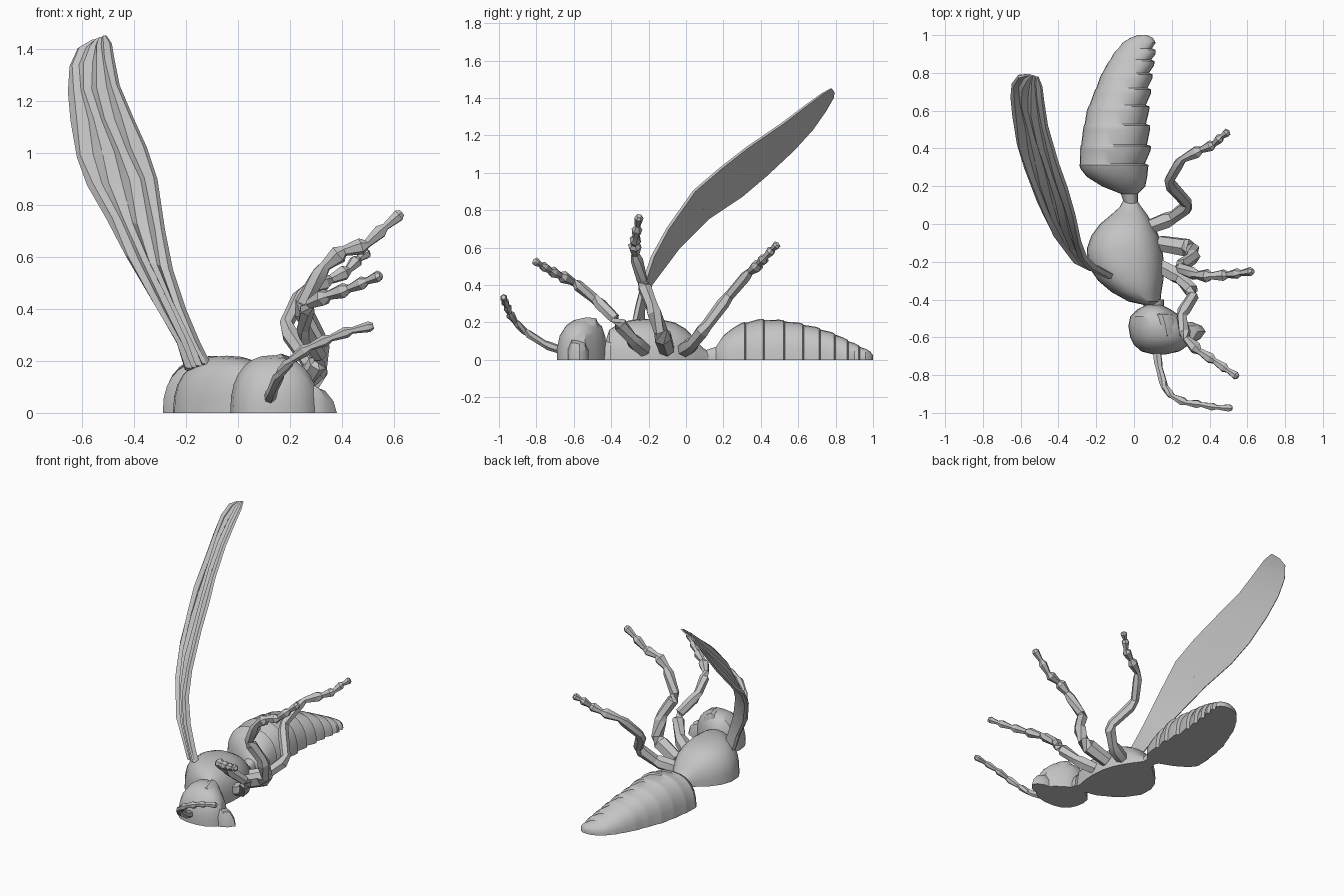
import bpy, bmesh, math
from mathutils import Vector

grey = bpy.data.materials.new("plain grey")
grey.diffuse_color = (0.55, 0.55, 0.55, 1)


def finish(name, rings, angle=35):
    """Skin a list of closed rings, cap both ends and shade."""
    bm = bmesh.new()
    vs = [[bm.verts.new(p) for p in ring] for ring in rings]
    n = len(vs[0])
    for a, b in zip(vs, vs[1:]):
        for i in range(n):
            j = (i + 1) % n
            bm.faces.new((a[i], a[j], b[j], b[i]))
    bm.faces.new(vs[0])
    bm.faces.new(vs[-1])
    bmesh.ops.recalc_face_normals(bm, faces=bm.faces)
    me = bpy.data.meshes.new(name)
    bm.to_mesh(me)
    bm.free()
    me.materials.append(grey)
    ob = bpy.data.objects.new(name, me)
    bpy.context.collection.objects.link(ob)
    bpy.ops.object.select_all(action='DESELECT')
    bpy.context.view_layer.objects.active = ob
    ob.select_set(True)
    bpy.ops.object.shade_smooth_by_angle(angle=math.radians(angle))
    return ob


def half_body(name, sections, power=2.4, n=14):
    """Flat-bottomed loft; each section is (y, left x, right x, height)."""
    rings = []
    for y, l, r, h in sections:
        ring = []
        for i in range(n + 1):
            a = math.pi * i / n
            c, s = math.cos(a), math.sin(a)
            x = (l + r) / 2 + (r - l) / 2 * math.copysign(abs(c) ** (2 / power), c)
            ring.append((x, y, h * max(s, 0) ** (2 / power)))
        rings.append(ring)
    return finish(name, rings)


def limb(name, pts, r0, r1, jointed, sides=6):
    """Tapered tube; bones after index `jointed` swell before each joint."""
    pts = [Vector(p) for p in pts]
    last = len(pts) - 1
    path = []
    for i in range(last):
        a, b = pts[i], pts[i + 1]
        r = r0 + (r1 - r0) * (i / last) ** 0.7
        lo, hi = (0.75, 1.25) if i >= jointed else (0.9, 1.0)
        path += [(a.lerp(b, 0.1), r * lo), (a.lerp(b, 0.82), r * hi)]
    path.append((pts[-1], r1 * 0.8))
    rings = []
    for i, (p, r) in enumerate(path):
        d = path[min(i + 1, len(path) - 1)][0] - path[max(i - 1, 0)][0]
        d.normalize()
        u = d.cross(Vector((0.3, -0.5, 0.8))).normalized()
        v = d.cross(u)
        rings.append([p + r * (u * math.cos(t) + v * math.sin(t))
                      for t in (2 * math.pi * k / sides for k in range(sides))])
    finish(name, rings, 25)


def interp(keys, y):
    for a, b in zip(keys, keys[1:]):
        if a[0] <= y <= b[0]:
            t = (y - a[0]) / (b[0] - a[0])
            return [p + (q - p) * t for p, q in zip(a, b)]
    return list(keys[-1])


# abdomen: overlapping plates with a groove at each seam, deepest on the belly side
keys = [(.1, -.05, .02, .05), (.16, -.07, .02, .07), (.2, -.17, .06, .13), (.25, -.25, .07, .17),
        (.3, -.29, .075, .2), (.4, -.285, .09, .22), (.5, -.27, .085, .215), (.6, -.25, .08, .2),
        (.7, -.21, .09, .175), (.8, -.17, .1, .14), (.9, -.11, .115, .09), (.96, -.06, .115, .06),
        (.985, -.02, .1, .045), (1.0, .02, .07, .025)]
ys = {k[0]: 0 for k in keys if k[0] < .3 or k[0] > .93}
for seam in (.32, .42, .53, .63, .72, .8, .87, .93):
    ys.update({seam - .03: 0, seam - .008: 0, seam: 1})
sections = []
for y in sorted(ys):
    _, l, r, h = interp(keys, y)
    g = ys[y]
    sections.append((y, l + g * .003, r - g * .02, h - g * .006))
half_body("abdomen", sections)

# thorax
half_body("thorax", [(-.43, .06, .12, .1), (-.41, -.03, .14, .16), (-.36, -.12, .145, .195),
                     (-.3, -.19, .155, .212), (-.22, -.245, .16, .22), (-.13, -.25, .15, .215),
                     (-.06, -.225, .13, .2), (0, -.18, .1, .165), (.05, -.12, .07, .11),
                     (.09, -.075, .04, .065), (.12, -.06, .02, .045)])

# head, neck, jaw and eye
half_body("head", [(-.69, .1, .17, .06), (-.675, .04, .24, .13), (-.64, .0, .29, .185),
                   (-.6, -.02, .31, .212), (-.54, -.03, .3, .222), (-.49, -.02, .25, .215),
                   (-.45, .02, .19, .18), (-.43, .06, .15, .12)])
half_body("neck", [(-.46, .05, .16, .1), (-.4, .05, .16, .1)], n=8)
half_body("jaw", [(-.63, .24, .31, .07), (-.61, .22, .35, .11), (-.57, .22, .38, .1),
                  (-.54, .22, .36, .09), (-.52, .24, .31, .05)], power=1.7, n=6)
half_body("eye", [(-.62, .16, .2, .17), (-.59, .09, .26, .215), (-.53, .06, .27, .228),
                  (-.48, .07, .23, .222), (-.46, .11, .18, .17)], power=2, n=10)

# antenna
limb("antenna", [(.12, -.66, .05), (.13, -.75, .08), (.16, -.86, .15), (.2, -.91, .2), (.27, -.945, .25),
                 (.35, -.955, .285), (.43, -.97, .315), (.52, -.975, .335)], .024, .016, 3)

# legs: hip, thigh, shin, then short foot joints
limb("front_leg", [(.13, -.22, .05), (.24, -.28, .1), (.32, -.37, .21), (.25, -.48, .32), (.27, -.6, .415),
                   (.34, -.67, .45), (.42, -.72, .475), (.49, -.77, .505), (.55, -.81, .53)],
     .045, .016, 4)
limb("middle_leg", [(.12, -.1, .05), (.31, -.13, .14), (.31, -.18, .28), (.24, -.23, .41), (.33, -.27, .56),
                    (.4, -.275, .62), (.49, -.27, .645), (.56, -.26, .71), (.63, -.25, .77)],
     .05, .017, 4)
limb("hind_leg", [(.07, -.02, .05), (.2, .03, .08), (.29, .1, .17), (.18, .22, .33), (.25, .34, .47),
                  (.35, .39, .51), (.42, .42, .545), (.46, .46, .59), (.5, .49, .62)],
     .045, .016, 4)

# wing: flat back, raised veins on the other side; rows are lower edge, upper edge, thickness
rows = [((-.19, -.22, .16), (-.1, -.27, .18), .04), ((-.22, -.22, .26), (-.145, -.25, .27), .04),
        ((-.3, -.18, .4), (-.2, -.22, .4), .04), ((-.42, -.03, .6), (-.25, -.17, .55), .035),
        ((-.5, .12, .75), (-.28, -.09, .7), .03), ((-.57, .3, .87), (-.31, .05, .9), .028),
        ((-.61, .43, .98), (-.35, .19, 1.02), .028), ((-.635, .58, 1.12), (-.4, .33, 1.13), .026),
        ((-.645, .68, 1.23), (-.455, .52, 1.26), .026), ((-.64, .75, 1.33), (-.475, .65, 1.36), .022),
        ((-.61, .79, 1.4), (-.485, .73, 1.42), .018), ((-.56, .795, 1.43), (-.505, .78, 1.45), .012)]
out = Vector((-.7, -.62, .29)).normalized()
veins = (0.5, 0.95, 0.4, 0.8, 0.3, 0.9, 0.45, 1.0, 0.7)
rings = []
for k, (low, up, th) in enumerate(rows):
    low, up = Vector(low), Vector(up)
    ring = [low, up]
    for i in range(len(veins) - 1, -1, -1):
        t = i / (len(veins) - 1)
        t += 0.04 * math.sin(k * 1.7 + i) * (0 < i < len(veins) - 1)
        ring.append(low.lerp(up, t) + out * th * veins[i])
    rings.append(ring)
finish("wing", rings, 20)
